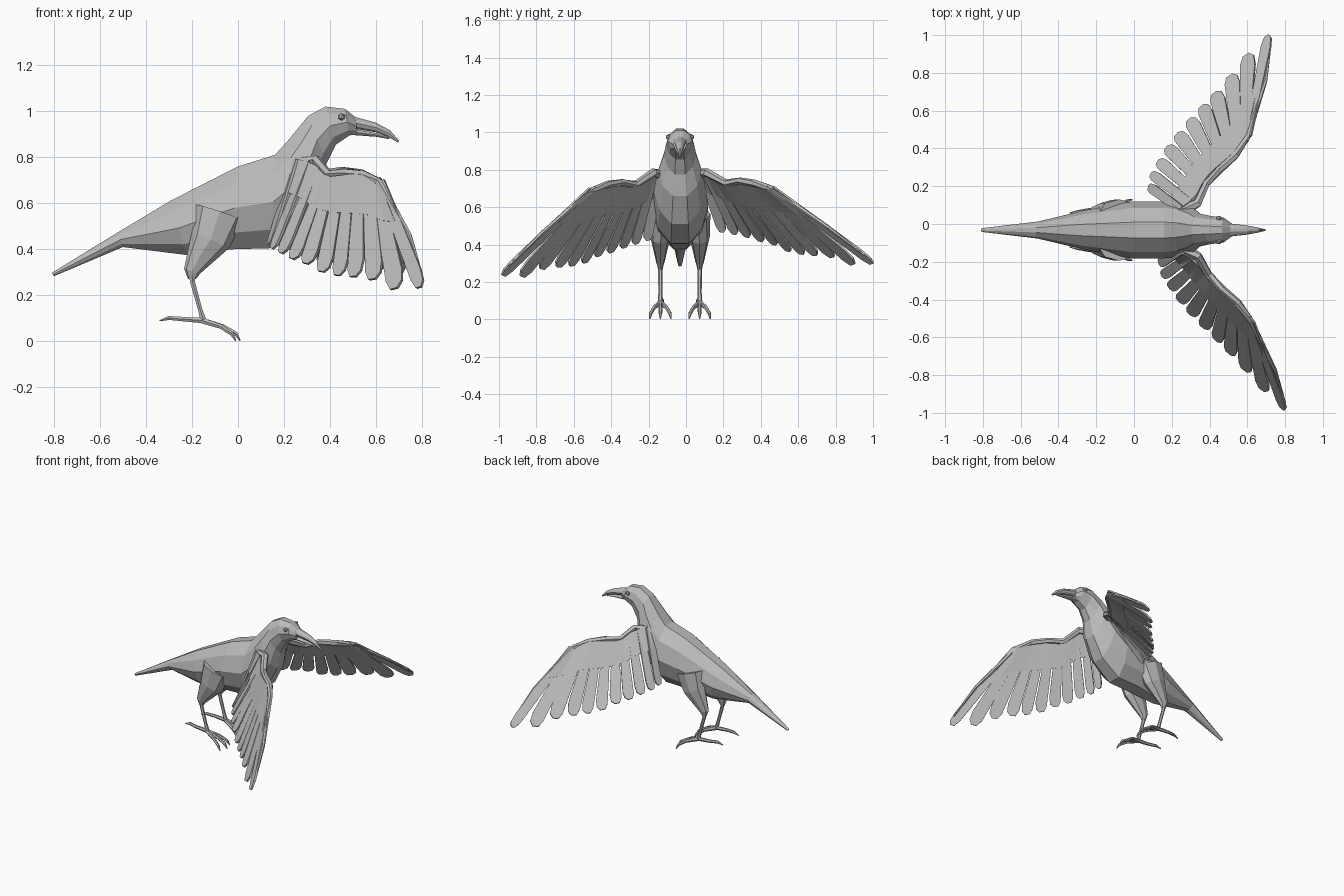
import bpy, bmesh, math
from mathutils import Vector as V, Matrix

if "Cube" in bpy.data.objects:
    bpy.data.objects.remove(bpy.data.objects["Cube"])

MID = -0.032  # y of the bird's own symmetry plane
grey = bpy.data.materials.new("plumage grey")
grey.diffuse_color = (0.5, 0.5, 0.5, 1)
grey.use_nodes = True
grey.node_tree.nodes["Principled BSDF"].inputs["Base Color"].default_value = grey.diffuse_color


def loft(bm, rings):
    """Skin a list of equal-length point rings and cap both ends."""
    vs = [[bm.verts.new(p) for p in r] for r in rings]
    n = len(vs[0])
    for a, b in zip(vs, vs[1:]):
        for i in range(n):
            bm.faces.new((a[i], a[(i + 1) % n], b[(i + 1) % n], b[i]))
    bm.faces.new(vs[0])
    bm.faces.new(vs[-1][::-1])


def tube(bm, pts, radii, n=6, flat=1.0):
    """Tapered tube; flat scales the width across y."""
    pts = [V(p) for p in pts]
    rings = []
    for i, p in enumerate(pts):
        d = (pts[min(i + 1, len(pts) - 1)] - pts[max(i - 1, 0)]).normalized()
        a = (V((0, 1, 0)) - d * d.y).normalized()
        b = d.cross(a)
        rings.append([p + radii[i] * (a * flat * math.cos(2 * math.pi * k / n)
                                      + b * math.sin(2 * math.pi * k / n)) for k in range(n)])
    loft(bm, rings)


def finish(name, bm, matrix=None):
    if matrix:
        bm.transform(matrix)
    bmesh.ops.recalc_face_normals(bm, faces=bm.faces)
    me = bpy.data.meshes.new(name)
    bm.to_mesh(me)
    bm.free()
    me.materials.append(grey)
    ob = bpy.data.objects.new(name, me)
    ob.location.y = MID
    bpy.context.collection.objects.link(ob)
    return ob


HALF = [(.28, 0), (.78, .2), (1, .5), (.78, .8), (.32, 1)]
OUTLINE = HALF + [(-u, v) for u, v in reversed(HALF)]


def sections(bm, secs):
    """Each section: top x, z, bottom x, z, half width."""
    loft(bm, [[V((tx + (bx - tx) * v, w * u, tz + (bz - tz) * v)) for u, v in OUTLINE]
              for tx, tz, bx, bz, w in secs])


# body, tail, neck and head in one skin
bm = bmesh.new()
sections(bm, [(-.81, .297, -.80, .283, .010), (-.52, .475, -.50, .41, .045),
              (-.295, .61, -.22, .375, .105), (0, .76, -.03, .40, .150),
              (.16, .81, .15, .405, .150), (.215, .87, .29, .51, .140),
              (.26, .925, .365, .66, .118), (.305, .98, .385, .775, .088),
              (.38, 1.02, .425, .855, .075), (.465, 1.01, .485, .895, .066),
              (.515, .97, .515, .90, .036)])
finish("body", bm)

# beak halves
bm = bmesh.new()
sections(bm, [(.49, .98, .50, .925, .036), (.60, .95, .60, .908, .024),
              (.66, .917, .65, .89, .014), (.70, .872, .695, .864, .003)])
finish("upper_beak", bm)
bm = bmesh.new()
sections(bm, [(.49, .925, .49, .897, .030), (.60, .905, .60, .889, .019),
              (.66, .887, .655, .879, .006)])
finish("lower_beak", bm)

# wing data: feather roots and tips, outermost first
ROOTS = [(.62, -.51, .69), (.60, -.48, .70), (.565, -.44, .715), (.53, -.41, .72),
         (.49, -.375, .72), (.45, -.34, .715), (.41, -.30, .71), (.38, -.26, .72),
         (.345, -.21, .76), (.30, -.17, .78), (.25, -.14, .79)]
TIPS = [(.795, -.985, .235), (.69, -.885, .23), (.595, -.78, .27), (.51, -.69, .28),
        (.44, -.62, .285), (.37, -.55, .30), (.30, -.48, .335), (.24, -.41, .355),
        (.19, -.34, .38), (.15, -.275, .40), (.135, -.21, .42)]
ROOTS, TIPS = [[V(p) - V((0, MID, 0)) for p in L] for L in (ROOTS, TIPS)]
LEADING = [(.25, -.09, .77), (.34, -.14, .785), (.395, -.235, .722), (.465, -.31, .732),
           (.55, -.385, .722), (.615, -.475, .69), (.745, -.74, .46), (.80, -.915, .285)]
# the far wing is mirrored, then twisted a little about the shoulder
shoulder = Matrix.Translation((.30, .10, .80))
far = (shoulder @ Matrix.Rotation(.216, 4, V((.15, .155, 0))) @ shoulder.inverted()
       @ Matrix.Scale(-1, 4, V((0, 1, 0))))

for side, mat in (("near", None), ("far", far)):
    # flight feathers: thin blades that widen toward a clipped tip
    bm = bmesh.new()
    last = len(TIPS) - 1
    normals = []
    for i, (r, t) in enumerate(zip(ROOTS, TIPS)):
        d = t - r
        length = d.length
        d.normalize()
        gap = TIPS[max(i - 1, 0)] - TIPS[min(i + 1, last)]
        s = (gap - d * gap.dot(d)).normalized()
        step = gap.length / (1 if i in (0, last) else 2)
        n = d.cross(s)
        normals.append(n)
        w = min(.42 * step * abs(gap.normalized().dot(s)), .045) if i else .032
        shape = [(0, .022), (.55, .3 * .022 + .7 * w), (.86, w), (.96, w * .75), (1, w * .1),
                 (.98, -w * .7), (.9, -w), (.55, -.3 * .022 - .7 * w), (0, -.022)]
        pts = [r + d * length * a + s * b for a, b in shape]
        loft(bm, [[p + n * .006 for p in pts], [p - n * .006 for p in pts]])
    finish(side + "_flight_feathers", bm, mat)

    # coverts joining the feather roots
    bm = bmesh.new()
    rings = []
    for r, t, n in zip(ROOTS, TIPS, normals):
        e = r.lerp(t, .38)
        rings.append([r + n * .014, e + n * .007, e - n * .007, r - n * .014])
    loft(bm, rings)
    finish(side + "_wing_coverts", bm, mat)

    # arm and leading edge
    bm = bmesh.new()
    tube(bm, LEADING, [.03, .024, .02, .02, .02, .017, .011, .005], 6)
    finish(side + "_wing_arm", bm, mat)

# legs, feet and eyes on both sides
for side, s in (("near", -1), ("far", 1)):
    y = .105 * s
    bm = bmesh.new()
    tube(bm, [(-.08, y * .9, .56), (-.12, y, .44), (-.165, y, .37), (-.20, y, .305), (-.20, y, .27)],
         [.11, .088, .06, .036, .017], 8, .62)
    finish(side + "_thigh", bm)

    bm = bmesh.new()
    tube(bm, [(-.20, y, .30), (-.198, y, .26), (-.165, y, .14), (-.148, y, .085)],
         [.018, .012, .011, .015], 6)
    finish(side + "_shank", bm)

    bm = bmesh.new()
    tube(bm, [(-.14, y, .09), (-.24, y, .097), (-.30, y - .01 * s, .102), (-.34, y - .015 * s, .09)],
         [.014, .011, .010, .003], 6)
    for k in (-1, 0, 1):
        reach = 1 if k == 0 else .88
        tube(bm, [(-.155, y, .09), (-.155 + .09 * reach, y + .032 * k, .065),
                  (-.155 + .145 * reach, y + .05 * k, .034), (-.155 + .165 * reach, y + .057 * k, .003)],
             [.014, .011, .010, .003], 6)
    finish(side + "_toes", bm)

    bm = bmesh.new()
    bmesh.ops.create_icosphere(bm, subdivisions=1, radius=.017,
                               matrix=Matrix.Translation((.45, .06 * s, .975)))
    finish(side + "_eye", bm)
